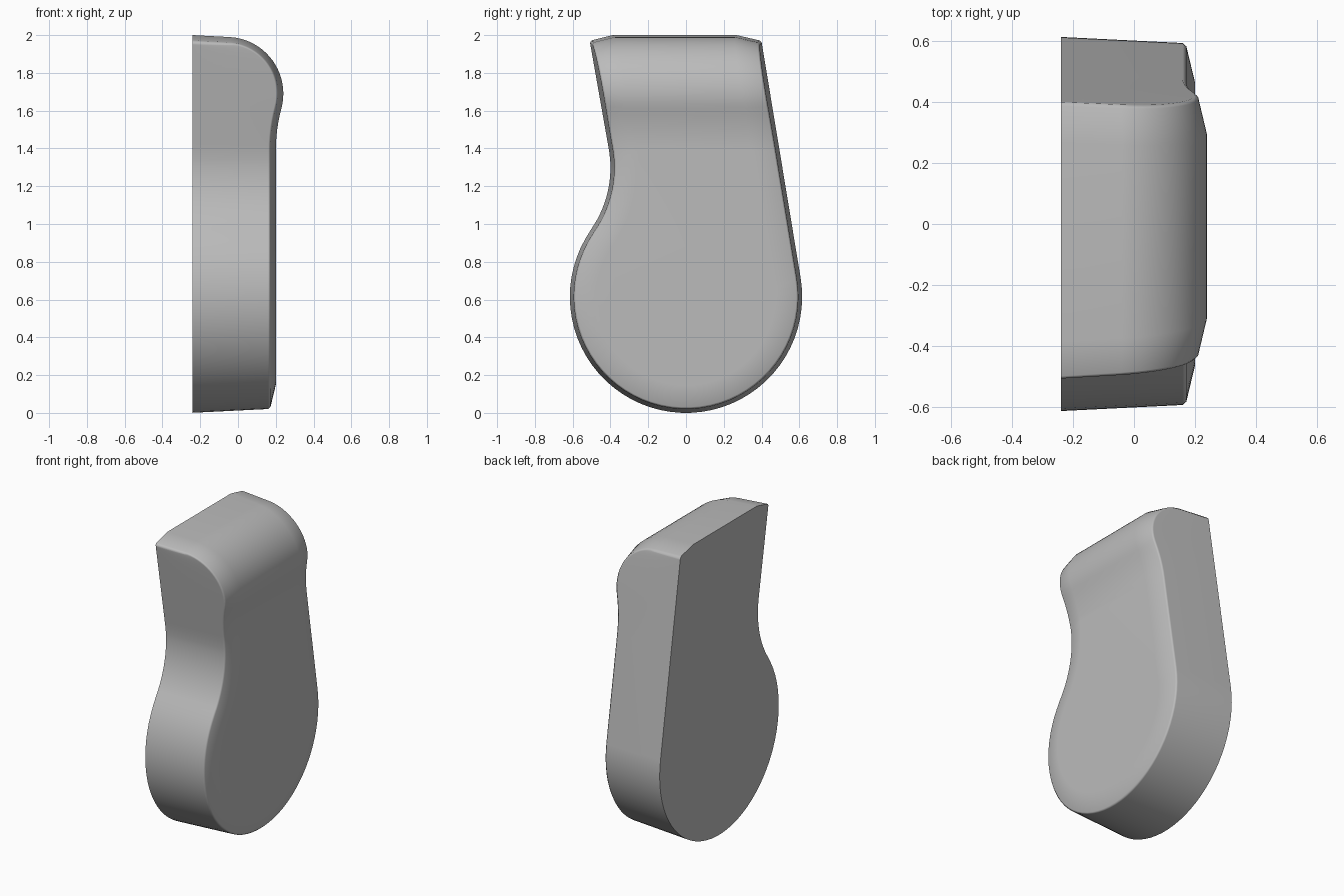
import bpy, bmesh, math

cube = bpy.data.objects.get("Cube")
if cube:
    bpy.data.objects.remove(cube, do_unlink=True)

BACK = -0.24          # flat rear plane in x
FACE = 0.20           # flat front plane in x
DRAFT = 0.05          # wall taper towards the front
RINGS = [(0.125, 0.0), (0.01, 0.028), (0.0, 0.04)]   # rim: inset, depth


def polar(cx, cy, r, deg):
    a = math.radians(deg)
    return cx + r * math.cos(a), cy + r * math.sin(a)


def sweep(a, b, n):
    return [a + (b - a) * i / n for i in range(n + 1)]


# Curved top profile: (x, z) and its outward normal
profile = [((BACK, 2.0), (0, 1))]
for a in sweep(86, -15, 20):
    profile.append((polar(-0.06, 1.69, 0.30, a), polar(0, 0, 1, a)))
for a in sweep(165, 180, 6)[1:]:
    nx, nz = polar(0, 0, 1, a)
    profile.append((polar(FACE + 0.874, 1.386, 0.874, a), (-nx, -nz)))


# Straight side edges of the upper body: y as a function of z
def side_y(z, side):
    if side < 0:
        return -0.509 - (z - 1.965) * math.tan(math.radians(10))
    return 0.40 - (z - 1.965) * math.tan(math.radians(9.4))


def upper_points(row, side):
    (x, z), (nx, nz) = row
    pts = []
    for inset, depth in RINGS:
        qx, qz = x - nx * depth, z - nz * depth
        pts.append((qx, side_y(qz, side) - side * (inset + DRAFT * (qx - BACK)) * 1.015, qz))
    pts.append((BACK, side_y(pts[-1][2], side), pts[-1][2]))
    return pts


# Rounded lower body: neck curve, then the big circle
outline = []
for a in sweep(4, -35, 12):
    ny, nz = polar(0, 0, 1, a)
    outline.append((polar(-0.973, 1.299, 0.573, a), (-ny, -nz)))
for a in sweep(145, 369.4, 44)[1:]:
    outline.append((polar(0, 0.615, 0.615, a), polar(0, 0, 1, a)))


def lower_points(row):
    (y, z), (ny, nz) = row
    pts = []
    for inset, depth in RINGS:
        qx = FACE - depth
        off = inset + DRAFT * (qx - BACK)
        pts.append((qx, y - ny * off, z - nz * off))
    pts.append((BACK, y, z))
    return pts


columns = [upper_points(r, -1) for r in profile]
columns += [lower_points(r) for r in outline]
columns += [upper_points(r, 1) for r in reversed(profile)]

bm = bmesh.new()
v = [[bm.verts.new(p) for p in col] for col in columns]
last = len(v) - 1
rows = len(profile)

# Chamfered rim and tapered walls
for a, b in zip(v, v[1:]):
    for k in range(3):
        bm.faces.new((a[k], b[k], b[k + 1], a[k + 1]))
# Top and front face, following the curved profile
for i in range(rows - 1):
    bm.faces.new((v[i][0], v[i + 1][0], v[last - i - 1][0], v[last - i][0]))
bm.faces.new([c[0] for c in v[rows - 1:last - rows + 2]])
# Flat back
bm.faces.new([c[3] for c in v] + [v[last][1], v[last][0], v[0][0], v[0][1]])

bmesh.ops.remove_doubles(bm, verts=bm.verts, dist=1e-5)
bmesh.ops.recalc_face_normals(bm, faces=bm.faces)
mesh = bpy.data.meshes.new("rounded_body")
bm.to_mesh(mesh)
bm.free()
body = bpy.data.objects.new("rounded_body", mesh)
bpy.context.collection.objects.link(body)

# Plain grey material
grey = bpy.data.materials.new("plain_grey")
grey.use_nodes = True
colour = (0.5, 0.5, 0.5, 1)
grey.diffuse_color = colour
grey.node_tree.nodes["Principled BSDF"].inputs["Base Color"].default_value = colour
mesh.materials.append(grey)

# Smooth shading with crisp outer edges
bpy.ops.object.select_all(action='DESELECT')
body.select_set(True)
bpy.context.view_layer.objects.active = body
bpy.ops.object.shade_smooth_by_angle(angle=math.radians(45))
weighted = body.modifiers.new("weighted_normals", 'WEIGHTED_NORMAL')
weighted.keep_sharp = True
